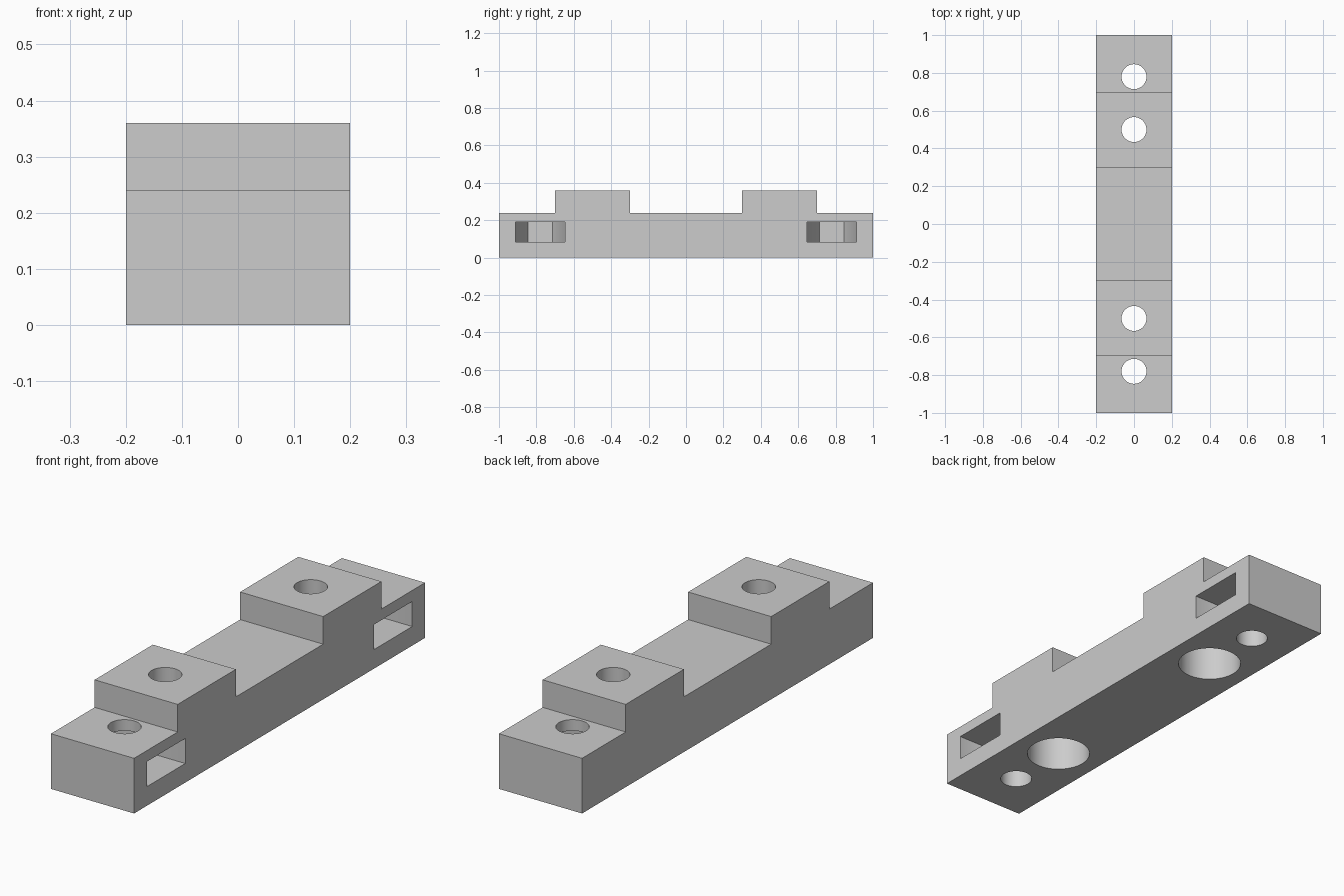
import bpy
import bmesh
from math import cos, sin, pi, radians
from mathutils import Matrix, Vector

default = bpy.data.objects.get("Cube")
if default:
    bpy.data.objects.remove(default, do_unlink=True)

grey = bpy.data.materials.new("light grey plastic")
grey.use_nodes = True
colour = (0.604, 0.604, 0.604, 1)
grey.diffuse_color = colour
grey.node_tree.nodes["Principled BSDF"].inputs["Base Color"].default_value = colour


def prism(name, outline, sweep):
    """Extrude a flat outline along a vector into a closed solid."""
    bm = bmesh.new()
    face = bm.faces.new([bm.verts.new(p) for p in outline])
    result = bmesh.ops.extrude_face_region(bm, geom=[face])
    moved = [v for v in result["geom"] if isinstance(v, bmesh.types.BMVert)]
    bmesh.ops.translate(bm, verts=moved, vec=Vector(sweep))
    bmesh.ops.recalc_face_normals(bm, faces=bm.faces)
    mesh = bpy.data.meshes.new(name)
    bm.to_mesh(mesh)
    bm.free()
    mesh.materials.append(grey)
    obj = bpy.data.objects.new(name, mesh)
    bpy.context.collection.objects.link(obj)
    return obj


def cut(target, cutter):
    """Apply a boolean difference and discard the cutter."""
    cutter.hide_render = True
    bpy.context.view_layer.objects.active = target
    mod = target.modifiers.new("cut", "BOOLEAN")
    mod.operation = "DIFFERENCE"
    mod.solver = "EXACT"
    mod.object = cutter
    bpy.ops.object.modifier_apply(modifier=mod.name)
    bpy.data.objects.remove(cutter, do_unlink=True)


def bore(name, y, radius, z0, z1, sides=64):
    ring = [(radius * cos(2 * pi * i / sides), y + radius * sin(2 * pi * i / sides), z0)
            for i in range(sides)]
    return prism(name, ring, (0, 0, z1 - z0))


# Bar with two raised pads, from a mirrored side profile
half_width, low, high = 0.2, 0.24, 0.36
half = [(0.3, low), (0.3, high), (0.7, high), (0.7, low), (1.0, low), (1.0, 0)]
profile = half + [(-y, z) for y, z in reversed(half)]
bar = prism("mounting_bar", [(-half_width, y, z) for y, z in profile], (2 * half_width, 0, 0))

hole_r, wide_r = 0.066, 0.132
slot_bottom, slot_top = 0.083, 0.192
for side in (-1, 1):
    # Pad hole with a wide counterbore from below
    cut(bar, bore("pad_hole", side * 0.5, hole_r, -0.1, 0.5))
    cut(bar, bore("counterbore", side * 0.5, wide_r, -0.1, 0.24))

    # End hole
    end_y = side * 0.78
    cut(bar, bore("end_hole", end_y, hole_r, -0.1, 0.5))

    # Nut slot: half hexagon at the back, open on the left side
    nut = [(wide_r * cos(a), end_y + wide_r * sin(a), slot_bottom)
           for a in (radians(d) for d in (90, 150, 210, 270))]
    nut += [(0.3, end_y - wide_r, slot_bottom), (0.3, end_y + wide_r, slot_bottom)]
    centre = Vector((0, end_y, 0))
    # Put the hexagon's points on the slot walls
    cutter = prism("nut_slot", nut, (0, 0, slot_top - slot_bottom))
    cut(bar, cutter)

# Smooth bores, crisp edges
bpy.ops.object.select_all(action="DESELECT")
bar.select_set(True)
bpy.context.view_layer.objects.active = bar
bpy.ops.object.shade_smooth_by_angle(angle=radians(30))
